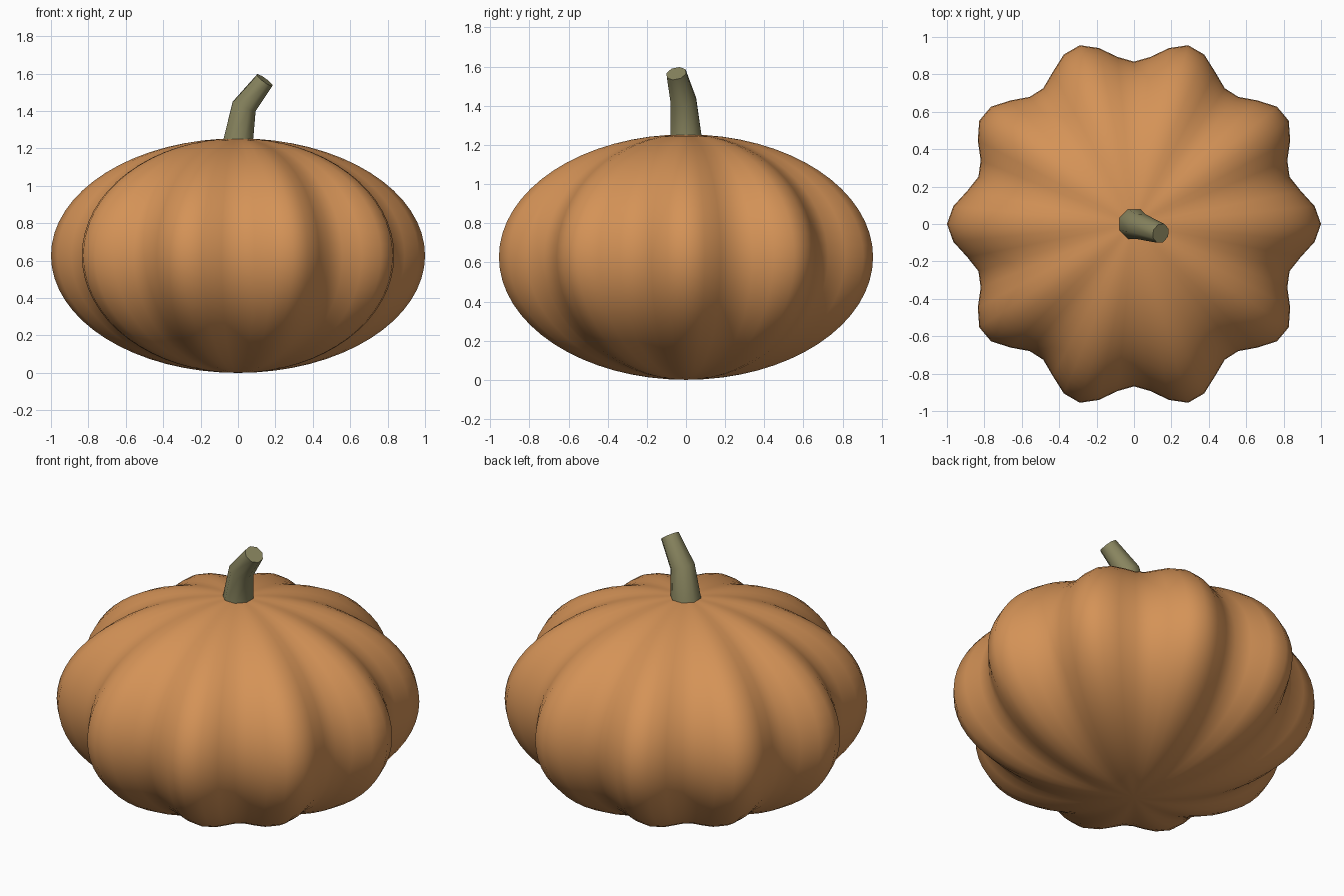
import bpy, bmesh, math
from mathutils import Vector

if "Cube" in bpy.data.objects:
    bpy.data.objects.remove(bpy.data.objects["Cube"])


def material(name, rgb):
    mat = bpy.data.materials.new(name)
    mat.use_nodes = True
    colour = (*rgb, 1)
    mat.diffuse_color = colour
    mat.node_tree.nodes["Principled BSDF"].inputs["Base Color"].default_value = colour
    return mat


def finish(bm, name, mat, angle):
    bmesh.ops.recalc_face_normals(bm, faces=bm.faces)
    mesh = bpy.data.meshes.new(name)
    bm.to_mesh(mesh)
    bm.free()
    mesh.materials.append(mat)
    obj = bpy.data.objects.new(name, mesh)
    bpy.context.collection.objects.link(obj)
    bpy.ops.object.select_all(action='DESELECT')
    obj.select_set(True)
    bpy.context.view_layer.objects.active = obj
    bpy.ops.object.shade_smooth_by_angle(angle=math.radians(angle))
    return obj


# Ribbed body: a flattened sphere with a cosine wave around its axis
LOBES, HALF_HEIGHT = 10, 0.627
bm = bmesh.new()
bmesh.ops.create_uvsphere(bm, u_segments=64, v_segments=32, radius=1)
for v in bm.verts:
    rib = 0.934 + 0.066 * math.cos(LOBES * math.atan2(v.co.y, v.co.x))
    v.co = (v.co.x * rib, v.co.y * rib, (v.co.z + 1) * HALF_HEIGHT)
finish(bm, "pumpkin_body", material("pumpkin orange", (0.66, 0.29, 0.095)), 80)

# Bent stem: tapering eight-sided rings, each with centre, axis and radius
SIDES = 8
rings = [((0, 0, 1.24), (0, 0, 1), 0.087),
         ((0.033, -0.013, 1.425), (0.38, -0.1, 1), 0.071),
         ((0.143, -0.05, 1.565), (0.58, -0.2, 0.8), 0.054)]
bm = bmesh.new()
loops = []
for centre, axis, radius in rings:
    turn = Vector((0, 0, 1)).rotation_difference(Vector(axis))
    loop = []
    for i in range(SIDES):
        a = math.tau * (i + 0.5) / SIDES
        offset = Vector((math.cos(a), math.sin(a), 0)) * radius
        loop.append(bm.verts.new(Vector(centre) + turn @ offset))
    loops.append(loop)
for low, high in zip(loops, loops[1:]):
    for i in range(SIDES):
        j = (i + 1) % SIDES
        bm.faces.new((low[i], low[j], high[j], high[i]))
bm.faces.new(loops[0])
bm.faces.new(loops[-1])
finish(bm, "stem", material("stem olive", (0.25, 0.235, 0.115)), 60)
